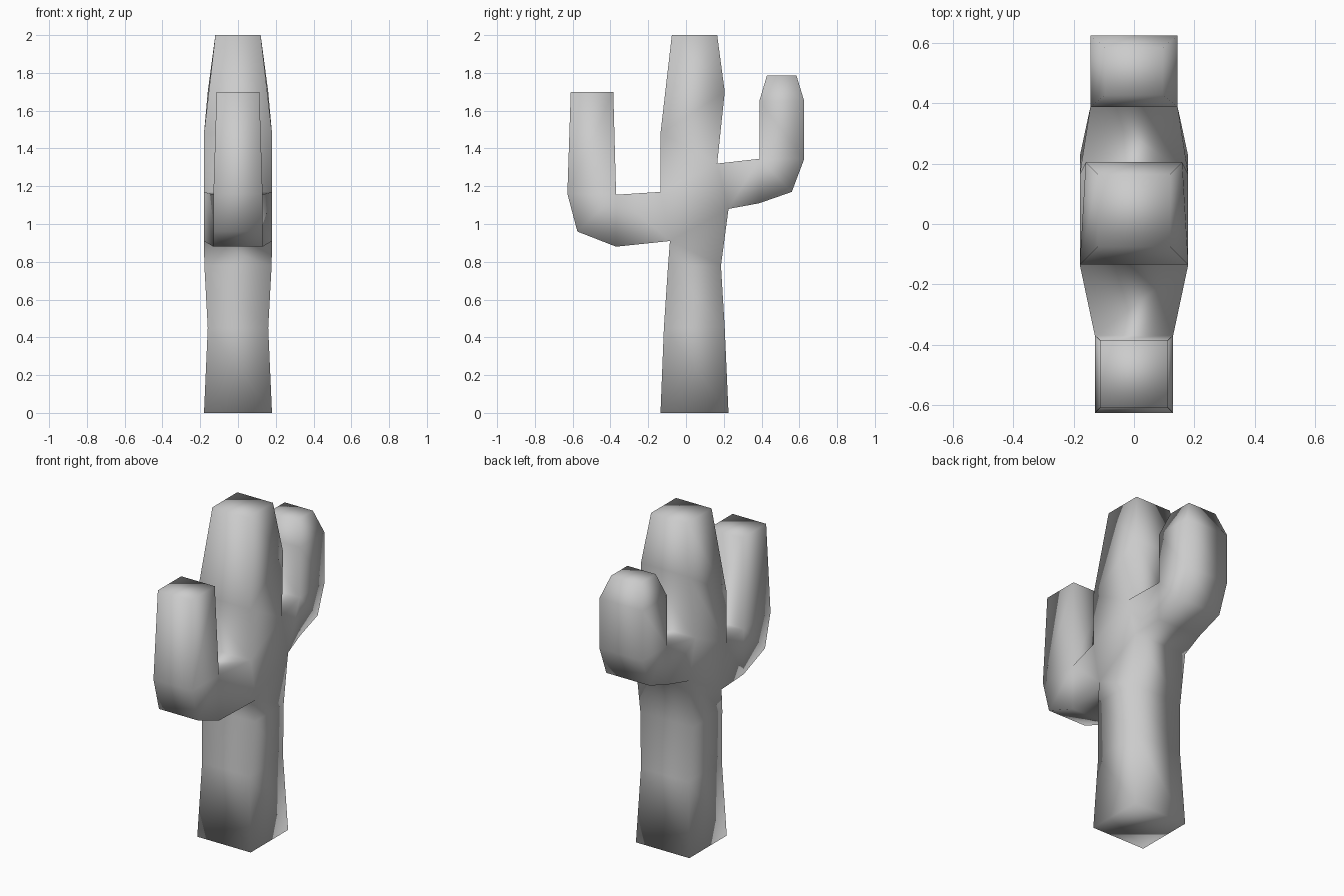
import bpy, bmesh

if "Cube" in bpy.data.objects:
    bpy.data.objects.remove(bpy.data.objects["Cube"])

bm = bmesh.new()


def ring(a, b):
    """Four-sided loop from two profile points (y, z, half width)."""
    return [bm.verts.new(c) for c in (
        (a[2], a[0], a[1]), (-a[2], a[0], a[1]),
        (-b[2], b[0], b[1]), (b[2], b[0], b[1]))]


def loft(pairs, open_start=False, skip=()):
    """Bridge the loops; skip holds (segment, side) faces left open."""
    rings = [ring(a, b) for a, b in pairs]
    for s in range(len(rings) - 1):
        lo, hi = rings[s], rings[s + 1]
        for i in range(4):
            if (s, i) not in skip:
                j = (i + 1) % 4
                bm.faces.new((lo[i], lo[j], hi[j], hi[i]))
    if not open_start:
        bm.faces.new(rings[0])
    bm.faces.new(rings[-1])


# Shared trunk points where the arms branch off
front_lo, front_hi = (-0.085, 0.91, 0.18), (-0.135, 1.17, 0.18)
back_lo, back_hi = (0.225, 1.08, 0.18), (0.165, 1.32, 0.18)

# Trunk, open where the arms join (side 0 is the front, side 2 the back)
loft([((-0.135, 0, 0.18), (0.225, 0, 0.18)),
      ((-0.117, 0.45, 0.16), (0.205, 0.45, 0.16)),
      ((-0.095, 0.78, 0.178), (0.185, 0.78, 0.178)),
      (front_lo, back_lo),
      (front_hi, back_hi),
      ((-0.135, 1.48, 0.18), (0.205, 1.70, 0.16)),
      ((-0.075, 2.0, 0.12), (0.165, 2.0, 0.12))],
     skip={(3, 0), (3, 2)})

# Front arm: the elbow fans around one inner corner
elbow = (-0.37, 1.155, 0.13)
loft([(front_hi, front_lo),
      (elbow, (-0.37, 0.88, 0.13)),
      (elbow, (-0.575, 0.96, 0.13)),
      (elbow, (-0.628, 1.16, 0.13)),
      ((-0.385, 1.70, 0.113), (-0.61, 1.70, 0.113))], open_start=True)

# Back arm
elbow = (0.388, 1.345, 0.145)
loft([(back_hi, back_lo),
      (elbow, (0.388, 1.11, 0.145)),
      (elbow, (0.56, 1.17, 0.145)),
      (elbow, (0.626, 1.345, 0.145)),
      ((0.388, 1.65, 0.145), (0.626, 1.65, 0.145)),
      ((0.428, 1.785, 0.095), (0.585, 1.785, 0.095))], open_start=True)

# Weld the arms on and collapse the elbow fans
bmesh.ops.remove_doubles(bm, verts=bm.verts[:], dist=0.0005)
bmesh.ops.recalc_face_normals(bm, faces=bm.faces[:])
for f in bm.faces:
    f.smooth = True

mesh = bpy.data.meshes.new("cactus")
bm.to_mesh(mesh)
bm.free()
bpy.context.collection.objects.link(bpy.data.objects.new("cactus", mesh))
